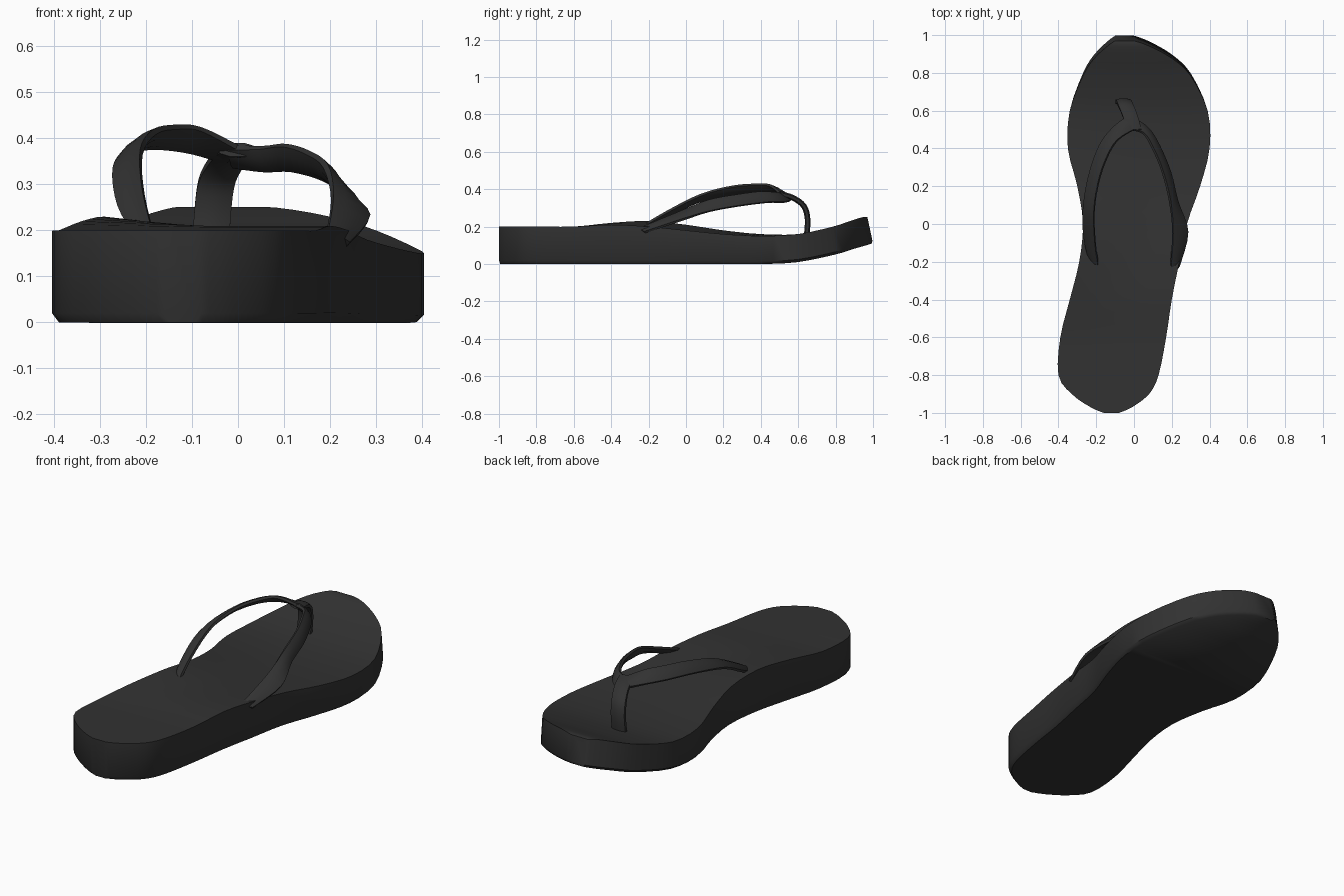
import bpy
import math
from mathutils import Vector

default_cube = bpy.data.objects.get("Cube")
if default_cube:
    bpy.data.objects.remove(default_cube, do_unlink=True)

# One dark rubber colour for everything
rubber = bpy.data.materials.new("black_rubber")
rubber.use_nodes = True
rubber_colour = (0.032, 0.032, 0.032, 1)
rubber.diffuse_color = rubber_colour
shader = rubber.node_tree.nodes["Principled BSDF"]
shader.inputs["Base Color"].default_value = rubber_colour
shader.inputs["Roughness"].default_value = 0.8


def smooth_path(points, steps):
    """Catmull-Rom interpolation through points of any dimension."""
    padded = [points[0]] + list(points) + [points[-1]]
    result = []
    for before, start, end, after in zip(padded, padded[1:], padded[2:], padded[3:]):
        for step in range(steps):
            t = step / steps
            result.append([
                b + t * (c - a) / 2
                + t * t * (a - 2.5 * b + 2 * c - d / 2)
                + t ** 3 * (1.5 * (b - c) + (d - a) / 2)
                for a, b, c, d in zip(before, start, end, after)])
    result.append(list(points[-1]))
    return result


def make_object(name, vertices, faces):
    mesh = bpy.data.meshes.new(name)
    mesh.from_pydata(vertices, [], faces)
    mesh.materials.append(rubber)
    obj = bpy.data.objects.new(name, mesh)
    bpy.context.collection.objects.link(obj)
    bpy.ops.object.select_all(action="DESELECT")
    obj.select_set(True)
    bpy.context.view_layer.objects.active = obj
    bpy.ops.object.mode_set(mode="EDIT")
    bpy.ops.mesh.select_all(action="SELECT")
    bpy.ops.mesh.normals_make_consistent(inside=False)
    bpy.ops.object.mode_set(mode="OBJECT")
    bpy.ops.object.shade_smooth_by_angle(angle=math.radians(45))
    return obj


def loft(name, rings):
    """Skin closed rings of equal length and cap both ends."""
    size = len(rings[0])
    vertices = [point for ring in rings for point in ring]
    faces = []
    for row in range(len(rings) - 1):
        for i in range(size):
            j = (i + 1) % size
            faces.append((row * size + i, row * size + j,
                          (row + 1) * size + j, (row + 1) * size + i))
    last = (len(rings) - 1) * size
    faces.append(tuple(range(size)))
    faces.append(tuple(last + i for i in range(size)))
    return make_object(name, vertices, faces)


# Sole stations: y, right edge, left edge, underside, footbed, arch lift
stations = [
    (-1, -.16, -.08, 0, .2, 0),
    (-.97, -.23, -.01, 0, .2, 0),
    (-.9, -.33, .08, 0, .2, 0),
    (-.8, -.4, .13, 0, .2, 0),
    (-.6, -.39, .17, 0, .2, 0),
    (-.4, -.34, .2, 0, .21, .01),
    (-.2, -.29, .24, 0, .2, .03),
    (0, -.27, .28, 0, .18, .03),
    (.2, -.3, .35, 0, .16, .02),
    (.4, -.35, .4, 0, .15, .01),
    (.6, -.34, .39, .01, .16, 0),
    (.8, -.27, .3, .05, .2, 0),
    (.9, -.21, .2, .08, .23, 0),
    (.97, -.14, .08, .1, .25, 0),
    (1, -.1, 0, .11, .25, 0),
]


def sole_ring(station):
    y, right, left, bottom, top, lift = station
    middle = (right + left) / 2
    half = (left - right) / 2
    toe_lean = .03 * max(0, (y - .6) / .4)
    edge = min(.015, half / 3)
    # side position, inset, height fraction
    profile = [(-1, edge, 0), (-1, 0, .1), (-1, 0, 1), (-.5, 0, 1), (0, 0, 1),
               (.5, 0, 1), (1, 0, 1), (1, 0, .1), (1, edge, 0)]
    ring = []
    for side, inset, height in profile:
        x = middle + side * (half - inset)
        arch = lift * max(0, -side) * height
        ring.append((x, y * (1 if height else .993) - toe_lean * height,
                     bottom + (top - bottom) * height + arch))
    return ring


loft("sole", [sole_ring(s) for s in smooth_path(stations, 3)])


# Straps: flat bands lofted between two edge curves
def strap(name, first_edge, second_edge, thickness):
    first = [Vector(p) for p in smooth_path(first_edge, 4)]
    second = [Vector(p) for p in smooth_path(second_edge, 4)]
    rings = []
    for i, (a, b) in enumerate(zip(first, second)):
        previous, following = max(i - 1, 0), min(i + 1, len(first) - 1)
        along = first[following] + second[following] - first[previous] - second[previous]
        across = b - a
        normal = across.cross(along).normalized() * thickness / 2
        # softly bulged cross-section
        rings.append([a + normal / 2, a + across * .3 + normal, a + across * .7 + normal,
                      b + normal / 2, b - normal / 2, a + across * .7 - normal,
                      a + across * .3 - normal, a - normal / 2])
    return loft(name, rings)


strap("right_strap",
      [(0, .5, .38), (-.08, .45, .42), (-.13, .38, .425), (-.18, .25, .415),
       (-.21, .08, .37), (-.205, -.1, .28), (-.18, -.27, .18)],
      [(-.03, .57, .35), (-.1, .52, .37), (-.18, .42, .38), (-.24, .25, .37),
       (-.27, .06, .33), (-.26, -.1, .25), (-.22, -.24, .18)], .025)

strap("left_strap",
      [(-.02, .5, .38), (.05, .48, .38), (.1, .4, .385), (.15, .28, .37),
       (.19, .12, .34), (.205, -.05, .27), (.19, -.27, .18)],
      [(-.01, .56, .34), (.06, .52, .33), (.12, .44, .33), (.19, .28, .31),
       (.23, .12, .28), (.285, -.04, .23), (.24, -.22, .17)], .025)

# Toe post between the first two toes
post_path = [(0, .5, .375), (-.02, .57, .355), (-.045, .63, .31),
             (-.055, .65, .24), (-.06, .645, .15)]
strap("toe_post",
      [(x - .04, y, z) for x, y, z in post_path],
      [(x + .04, y, z) for x, y, z in post_path], .03)
